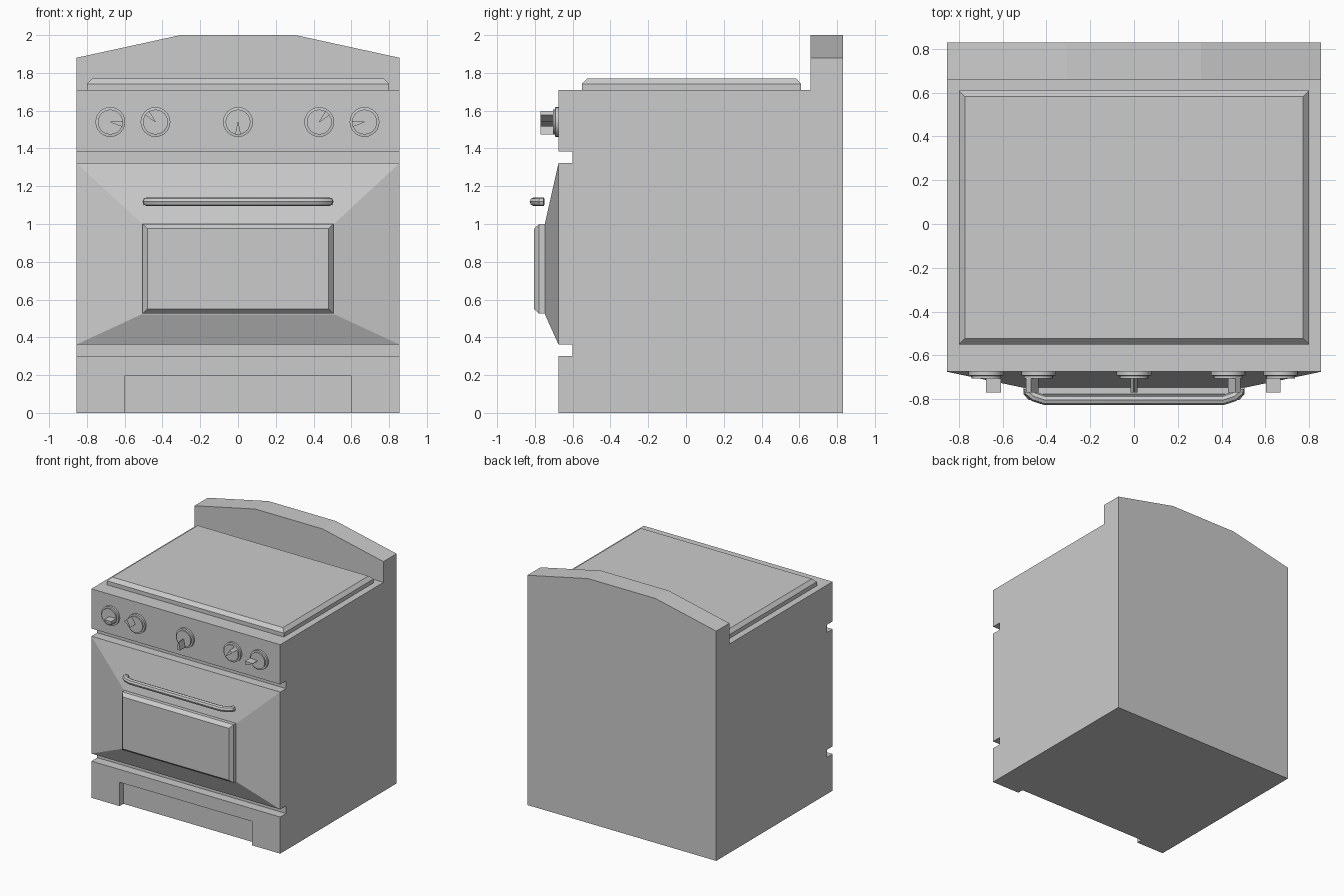
import bpy, bmesh
from math import sin, cos, pi, radians

if "Cube" in bpy.data.objects:
    bpy.data.objects.remove(bpy.data.objects["Cube"])

W = 0.855            # half width of the cooker
FRONT, BACK = -0.675, 0.83


def loft(name, rings):
    """Closed solid skinned through matching rings of points."""
    bm = bmesh.new()
    vr = [[bm.verts.new(p) for p in ring] for ring in rings]
    n = len(vr[0])
    for a, b in zip(vr, vr[1:]):
        for i in range(n):
            j = (i + 1) % n
            bm.faces.new((a[i], a[j], b[j], b[i]))
    bm.faces.new(vr[0][::-1])
    bm.faces.new(vr[-1])
    bmesh.ops.recalc_face_normals(bm, faces=bm.faces)
    me = bpy.data.meshes.new(name)
    bm.to_mesh(me)
    bm.free()
    ob = bpy.data.objects.new(name, me)
    bpy.context.collection.objects.link(ob)
    return ob


def smooth(ob):
    bpy.ops.object.select_all(action='DESELECT')
    ob.select_set(True)
    bpy.context.view_layer.objects.active = ob
    bpy.ops.object.shade_smooth_by_angle(angle=radians(35))


def rect_xz(hx, z0, z1, y):
    return [(-hx, y, z0), (hx, y, z0), (hx, y, z1), (-hx, y, z1)]


def rect_xy(hx, y0, y1, z):
    return [(-hx, y0, z), (hx, y0, z), (hx, y1, z), (-hx, y1, z)]


# Body: side profile with the two front grooves, extruded across the width
profile = [(BACK, 0), (FRONT, 0), (FRONT, 0.30), (-0.60, 0.30), (-0.60, 0.362),
           (FRONT, 0.362), (FRONT, 1.322), (-0.60, 1.322), (-0.60, 1.385),
           (FRONT, 1.385), (FRONT, 1.71), (BACK, 1.71)]
body = loft("oven_body", [[(x, y, z) for y, z in profile] for x in (-W, W)])

# Toe recess cut into the plinth
cutter = loft("toe_recess_cutter", [rect_xz(0.6, -0.1, 0.195, y) for y in (-0.8, -0.625)])
cutter.hide_render = True
cutter.hide_set(True)
cut = body.modifiers.new("toe_recess", 'BOOLEAN')
cut.operation = 'DIFFERENCE'
cut.solver = 'EXACT'
cut.object = cutter

# Splashback with sloping shoulders
outline = [(-W, 1.71), (W, 1.71), (W, 1.88), (0.305, 2.0), (-0.305, 2.0), (-W, 1.88)]
loft("splashback", [[(x, y, z) for x, z in outline] for y in (0.66, BACK)])

# Raised hob plate with chamfered top edge
loft("hob_plate", [rect_xy(0.80, -0.55, 0.61, 1.71),
                   rect_xy(0.80, -0.55, 0.61, 1.742),
                   rect_xy(0.773, -0.523, 0.583, 1.77)])

# Tapered oven door and its chamfered window
loft("oven_door", [rect_xz(W, 0.362, 1.322, FRONT), rect_xz(0.51, 0.522, 1.002, -0.747)])
loft("door_window", [rect_xz(0.505, 0.525, 1.0, -0.74),
                     rect_xz(0.505, 0.525, 1.0, -0.777),
                     rect_xz(0.48, 0.55, 0.975, -0.805)])

# Door handle: round bar with curled ends
half = [(-0.483, -0.752), (-0.481, -0.768), (-0.457, -0.788), (-0.405, -0.805)]
path = half + [(-x, y) for x, y in reversed(half)]
cu = bpy.data.curves.new("door_handle", 'CURVE')
cu.dimensions = '3D'
cu.bevel_depth = 0.023
cu.bevel_resolution = 2
cu.use_fill_caps = True
sp = cu.splines.new('POLY')
sp.points.add(len(path) - 1)
for p, (x, y) in zip(sp.points, path):
    p.co = (x, y, 1.118, 1)
handle = bpy.data.objects.new("door_handle", cu)
bpy.context.collection.objects.link(handle)
bpy.ops.object.select_all(action='DESELECT')
handle.select_set(True)
bpy.context.view_layer.objects.active = handle
bpy.ops.object.convert(target='MESH')
smooth(bpy.context.view_layer.objects.active)


# Control knobs: stepped disc plus a wedge pointer turned to its setting
def knob(i, x, angle):
    z, n = 1.54, 24

    def circle(r, y):
        return [(x + r * cos(2 * pi * k / n), y, z + r * sin(2 * pi * k / n)) for k in range(n)]

    disc = loft(f"knob_disc_{i}", [circle(0.079, FRONT + 0.01), circle(0.079, -0.692),
                                   circle(0.066, -0.694), circle(0.066, -0.705)])
    smooth(disc)
    a = radians(angle)
    wedge = [(0, -0.002), (0.066, -0.015), (0.066, 0.015), (0, 0.002)]
    loft(f"knob_pointer_{i}", [[(x + u * cos(a) - v * sin(a), y, z + u * sin(a) + v * cos(a))
                                for u, v in wedge] for y in (-0.70, -0.77)])


for i, (x, angle) in enumerate([(-0.676, -9), (-0.437, 133), (0, 270), (0.43, 47), (0.67, 189)]):
    knob(i + 1, x, angle)
